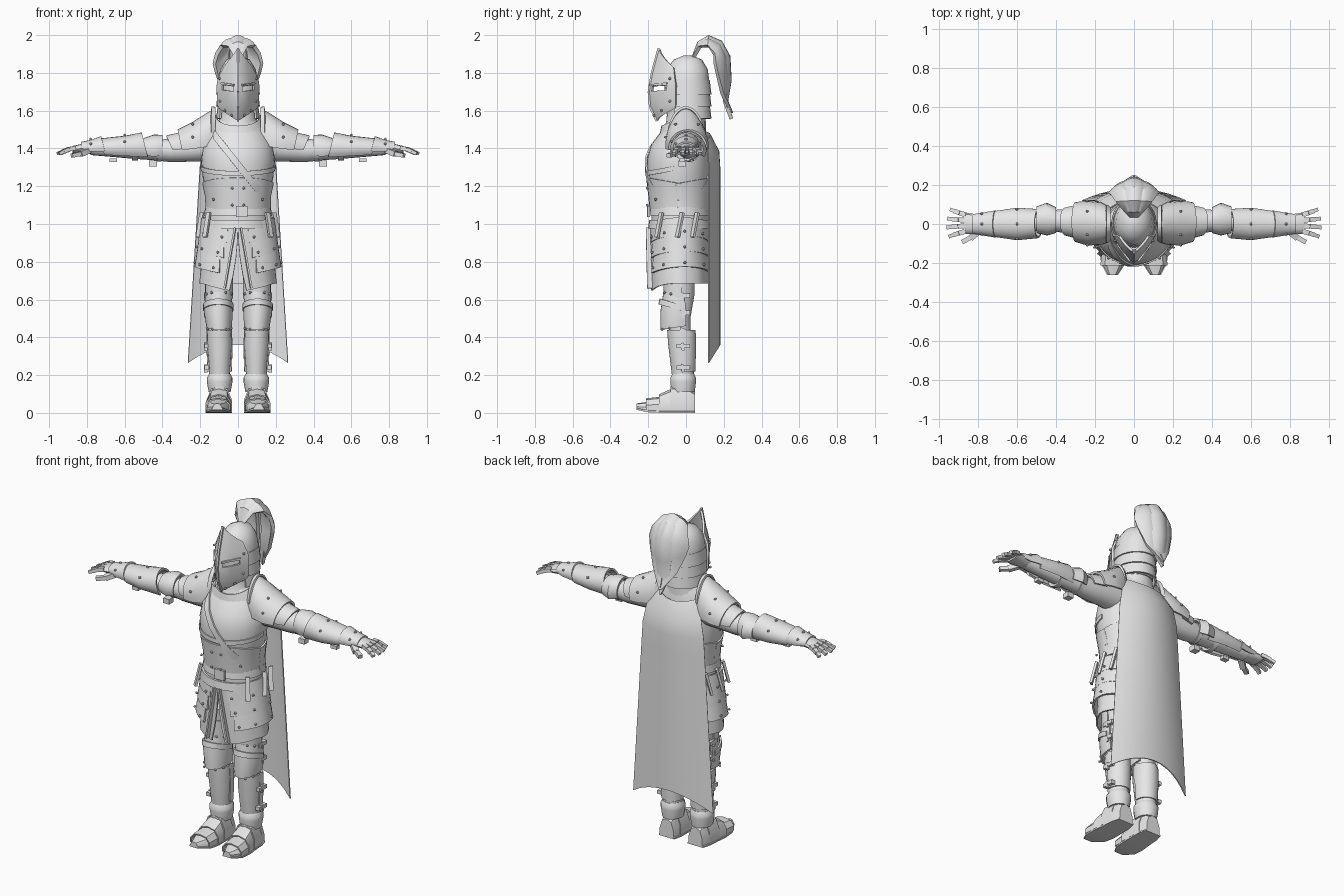
import bpy, bmesh
from math import sin, cos, radians, sqrt, pi
from mathutils import Vector, Matrix

cube = bpy.data.objects.get("Cube")
if cube:
    bpy.data.objects.remove(cube, do_unlink=True)

steel = bpy.data.materials.new("plain_grey")
steel.use_nodes = True
steel.diffuse_color = (.8, .8, .8, 1)
for node in steel.node_tree.nodes:
    if node.type == 'BSDF_PRINCIPLED':
        node.inputs["Base Color"].default_value = steel.diffuse_color


def finish(name, bm, mirror=False, thick=0):
    """Turn a bmesh into a shaded object, optionally thickened and mirrored."""
    bmesh.ops.recalc_face_normals(bm, faces=bm.faces[:])
    if thick:
        bmesh.ops.solidify(bm, geom=bm.faces[:], thickness=thick)
        bmesh.ops.recalc_face_normals(bm, faces=bm.faces[:])
    mesh = bpy.data.meshes.new(name)
    bm.to_mesh(mesh)
    bm.free()
    mesh.shade_smooth()
    mesh.set_sharp_from_angle(angle=radians(35))
    mesh.materials.append(steel)
    obj = bpy.data.objects.new(name, mesh)
    bpy.context.scene.collection.objects.link(obj)
    if mirror:
        obj.modifiers.new("mirror", 'MIRROR')
    return obj


def grid(name, rows, closed=False, cap=False, thick=0, mirror=False, skip=()):
    """Skin a list of point rows; skip leaves out (row, column) faces."""
    bm = bmesh.new()
    vs = [[bm.verts.new(p) for p in row] for row in rows]
    n = len(rows[0])
    for i in range(len(rows) - 1):
        for j in range(n if closed else n - 1):
            k = (j + 1) % n
            if (i, j) not in skip:
                bm.faces.new((vs[i][j], vs[i][k], vs[i + 1][k], vs[i + 1][j]))
    if cap:
        bm.faces.new(vs[0])
        bm.faces.new(vs[-1])
    return finish(name, bm, mirror, thick)


def on_oval(axis, sec, deg, mid=0, grow=0):
    """Point on an oval section (position, centre, centre, radius, radius, lean)."""
    pos, ca, cb, ra, rb = sec[:5]
    a = radians(deg)
    if len(sec) > 5:
        pos += sec[5] * cos(a - radians(mid))
    u, v = ca + (ra + grow) * cos(a), cb + (rb + grow) * sin(a)
    return (u, v, pos) if axis == 'z' else (pos, u, v)


def tube(name, axis, secs, n=20, mirror=False):
    rows = [[on_oval(axis, s, 360 * j / n) for j in range(n)] for s in secs]
    return grid(name, rows, closed=True, cap=True, mirror=mirror)


def plate(name, axis, secs, start, end, thick=.01, mirror=False, n=16):
    mid = (start + end) / 2
    rows = [[on_oval(axis, s, start + (end - start) * j / n, mid) for j in range(n + 1)]
            for s in secs]
    return grid(name, rows, thick=thick, mirror=mirror)


def bar(name, p, q, w, h, mirror=True):
    """Box running from p to q."""
    p, q = Vector(p), Vector(q)
    d = q - p
    bm = bmesh.new()
    bmesh.ops.create_cube(bm, size=1, matrix=Matrix.Translation((p + q) / 2)
                          @ d.to_track_quat('X', 'Z').to_matrix().to_4x4()
                          @ Matrix.Diagonal((d.length, w, h, 1)))
    return finish(name, bm, mirror)


rivets = []

# Head: skull, neck lames, pointed visor with eye slits
tube("helm_skull", 'z', [(1.56, 0, .005, .095, .105), (1.66, 0, .005, .104, .115),
                         (1.75, 0, .005, .106, .12), (1.82, 0, .005, .094, .11),
                         (1.87, 0, .01, .062, .075), (1.893, 0, .01, .015, .02)])
for i in range(3):
    z = 1.76 - .064 * i
    plate("helm_neck_lame", 'z', [(z, 0, .005, .107, .121), (z - .074, 0, .005, .116, .13)],
          -32, 212)

visor = [(1.93, -.145, 1.83, -.066, .078), (1.8, -.18, 1.77, -.06, .108),
         (1.728, -.193, 1.735, -.055, .113), (1.7, -.197, 1.712, -.055, .113),
         (1.62, -.19, 1.63, -.055, .11), (1.545, -.155, 1.61, -.06, .1)]
rows = [[(xs * t, yr + (ys - yr) * t ** 1.5, zr + (zs - zr) * t) for t in (0, .22, .5, .76, 1)]
        for zr, yr, zs, ys, xs in visor]
grid("visor", rows, thick=.012, mirror=True, skip=((2, 1), (2, 2)))
for (zr, yr, *_), (zq, yq, *_) in zip(visor, visor[1:]):
    bar("visor_ridge", (0, yr, zr), (0, yq, zq), .012, .012, False)
bar("brow_edge", (.022, -.19, 1.735), (.088, -.1, 1.745), .01, .01)
rivets += [(.095, -.085, 1.65), (.07, -.13, 1.6), (.035, -.17, 1.575), (.098, -.085, 1.77)]

# Plume: three rippled leaves along one arch
arch = [(.03, 1.885, .015), (.06, 1.965, .04), (.12, 2, .07), (.19, 1.97, .09), (.235, 1.89, .1),
        (.242, 1.76, .09), (.222, 1.64, .06), (.25, 1.56, .006)]
for side in (-1, 0, 1):
    rows = []
    for i, (y, z, w) in enumerate(arch):
        t = i / (len(arch) - 1)
        inward = Vector((0, .1 - y, 1.8 - z)).normalized()
        row = []
        for j in range(7):
            u = j / 3 - 1
            x = w * (.62 * u + .72 * side)
            depth = .055 * (x / .13) ** 2 + .018 * u * u * sin(pi * t) + .015 * abs(side) * sin(pi * t)
            row.append(Vector((x, y, z + .03 * abs(side) * t * t)) + inward * depth)
        rows.append(row)
    grid("plume_leaf", rows, thick=.02)

# Torso: cuirass, belly plate, collar
torso = [(1.06, 0, -.03, .16, .145), (1.15, 0, -.035, .165, .155), (1.24, 0, -.04, .186, .163),
         (1.34, 0, -.04, .195, .168), (1.42, 0, -.035, .185, .15), (1.5, 0, -.01, .145, .115),
         (1.55, 0, 0, .1, .09)]
tube("cuirass", 'z', torso, 28)
for start in (-185, -5):
    plate("belly_plate", 'z', [(1.08, 0, -.033, .172, .16), (1.15, 0, -.035, .176, .165),
                               (1.215, 0, -.04, .19, .171, .03)], start, start + 190)
plate("breast_edge", 'z', [(1.285, 0, -.04, .197, .174, -.03), (1.31, 0, -.04, .199, .174, -.03)],
      -180, 0, .006)
tube("gorget", 'z', [(1.45, 0, -.02, .15, .13), (1.5, 0, -.01, .125, .115),
                     (1.54, 0, 0, .1, .105), (1.59, 0, 0, .1, .1)])
plate("collar_v", 'z', [(1.51, 0, -.015, .15, .13, -.06), (1.57, 0, -.01, .118, .12, -.05)], -190, 10)
for z, x in ((1.1, .03), (1.19, .03), (1.27, .12), (1.13, .13)):
    y = -.036 - .172 * sqrt(1 - (x / .19) ** 2)
    rivets.append((x, y, z))


def torso_at(z):
    for a, b in zip(torso, torso[1:]):
        if z <= b[0]:
            t = max(0, (z - a[0]) / (b[0] - a[0]))
            return [p + (q - p) * t for p, q in zip(a, b)]
    return torso[-1]


# Diagonal strap around the chest
rows = []
for j in range(33):
    a = 2 * pi * j / 32
    x = .02 + .155 * cos(a)
    row = []
    for dz in (-.028, .028):
        z = 1.315 - 1.25 * x + dz
        _, _, cy, rx, ry = torso_at(z)
        reach = ry * sqrt(max(0, 1 - (x / rx) ** 2)) + .012
        row.append((x, cy + (reach if sin(a) > 0 else -reach), z))
    rows.append(row)
grid("chest_strap", rows, thick=.01)

# Waist: belt, buckle, hanging loops, hip lames
for name, z, r in (("belt", 1.045, .174), ("hip_band", .975, .18)):
    tube(name, 'z', [(z, 0, -.033, r + .006, r - .012), (z + .045, 0, -.033, r, r - .018)], 28)
tube("waist_core", 'z', [(.93, 0, -.033, .18, .15), (1.08, 0, -.033, .165, .15)], 24)
bar("buckle", (-.01, -.2, 1.066), (.05, -.198, 1.066), .014, .06, False)
for y, x in ((-.13, .155), (-.02, .19), (.06, .175)):
    bar("belt_loop", (x, y, 1.06), (x + .02, y - .025, .93), .025, .014)
for i in range(3):
    z, r = 1 - .083 * i, .192 + .012 * i
    start = -74 + 5 * i
    low = (z - .105, 0, -.035, r + .014, .158 + .004 * i, .045)
    plate("hip_lame", 'z', [(z, 0, -.035, r, .15, .035), low], start, 86, .011, True)
    for deg in (start + 8, -30, 10, 50):
        x, y, h = on_oval('z', low, deg, (start + 86) / 2, .004)
        rivets.append((x, y, h + .022))

# Cloth skirt with a front slit that widens downwards
rows = []
for i in range(5):
    t = i / 4
    row = []
    for j in range(17):
        a = radians(-90 + 13 * t * t + (180 - 13 * t * t) * j / 16)
        fold = 1 + .015 * t * cos(8 * a)
        row.append(((.172 + .032 * t) * cos(a) * fold, -.035 + .155 * sin(a) * fold,
                    1 - .315 * t - .04 * t * max(0, -sin(a)) ** 3))
    rows.append(row)
grid("cloth_skirt", rows, thick=.008, mirror=True)
bar("tabard_fold", (.015, -.195, .98), (.07, -.188, .66), .035, .01)

# Cape: widening sheet, curved round the back
rows = []
for i in range(13):
    t = i / 12
    row = []
    for j in range(13):
        u = j / 6 - 1
        w = .19 + .076 * t - .045 * max(0, 1 - 8 * t)
        y = .182 - .06 * u * u - .055 * max(0, 1 - 8 * t) ** 2
        row.append((w * u, y, 1.48 + .03 * u * u * (1 - t) - t * (1.12 + .095 * u * u)))
    rows.append(row)
grid("cape", rows, thick=.006)

# Arms: sleeve, layered shoulder, elbow, forearm, cuff
tube("upper_arm", 'x', [(.12, 0, 1.42, .075, .09), (.25, .01, 1.4, .066, .07), (.36, .015, 1.39, .06, .062),
                        (.45, .018, 1.39, .052, .052), (.55, .01, 1.395, .05, .05),
                        (.78, 0, 1.4, .04, .035)], 16, True)
shoulder = [(.125, 0, 1.45, .09, .16), (.17, .002, 1.43, .11, .155), (.24, .005, 1.415, .115, .125),
            (.3, .01, 1.405, .102, .095, .02)]
plate("shoulder_plate", 'x', shoulder, -8, 188, .012, True)
plate("shoulder_lame", 'x', [(.27, .01, 1.405, .092, .09), (.35, .013, 1.4, .072, .068, .03)],
      -5, 185, .01, True)
plate("shoulder_rim", 'x', [(.12, 0, 1.455, .088, .165), (.14, 0, 1.455, .1, .168)], 10, 170, .012, True)
for deg in (20, 60, 120, 160):
    rivets.append(on_oval('x', shoulder[2], deg, 0, .006))
tube("elbow_strap", 'x', [(.405, .018, 1.39, .06, .06), (.43, .018, 1.39, .06, .06)], 14, True)
plate("elbow_plate", 'x', [(.4, .02, 1.4, .066, .072), (.445, .025, 1.395, .084, .078),
                           (.5, .022, 1.395, .068, .06)], -30, 210, .012, True)
bar("elbow_buckle", (.43, -.02, 1.32), (.47, -.02, 1.32), .04, .03)
bracer = [(.49, .002, 1.405, .075, .08, .02), (.6, 0, 1.402, .084, .065), (.72, 0, 1.4, .066, .052, .02)]
plate("forearm_plate", 'x', bracer, -40, 220, .011, True)
tube("forearm_strap", 'x', [(.53, 0, 1.395, .062, .06), (.56, 0, 1.395, .062, .06)], 14, True)
bar("forearm_buckle", (.64, -.02, 1.338), (.68, -.02, 1.338), .03, .02)
cuff = [(.71, 0, 1.405, .07, .06, .015), (.78, 0, 1.4, .058, .045), (.83, 0, 1.405, .05, .03)]
plate("glove_cuff", 'x', cuff, -20, 200, .009, True)
for deg in (30, 90, 150):
    rivets += [on_oval('x', bracer[1], deg, 0, .004), on_oval('x', cuff[1], deg, 0, .004)]

# Hands: palm, jointed fingers, thumb
tube("palm", 'x', [(.75, 0, 1.4, .04, .033), (.82, 0, 1.4, .052, .026), (.875, .005, 1.395, .054, .018)],
     12, True)
for i, reach in enumerate((.84, 1, 1.04, .92)):
    spread = 1.5 - i
    point = Vector((.862, .005 + spread * .028, 1.402))
    for step, drop, w in ((.036, .006, .025), (.03, .012, .023), (.026, .012, .019)):
        tip = point + Vector((step * reach, spread * .006, -drop))
        bar("finger_joint", point, tip, w, w * .9)
        point = tip
bar("thumb_base", (.79, -.035, 1.39), (.835, -.07, 1.37), .032, .028)
bar("thumb_tip", (.83, -.066, 1.372), (.88, -.092, 1.362), .024, .022)

# Legs: thigh, knee plates, greave, ankle
tube("thigh", 'z', [(.8, .1, -.035, .075, .085), (.62, .1, -.03, .064, .074), (.5, .1, -.035, .055, .058),
                    (.4, .1, -.03, .055, .055)], 16, True)
plate("thigh_plate", 'z', [(.73, .1, -.035, .075, .086), (.61, .1, -.035, .073, .083, -.02)],
      -190, 10, .01, True)
knee = [(.62, .102, -.035, .07, .085, .02), (.54, .104, -.035, .077, .1), (.455, .1, -.035, .068, .1, -.015)]
plate("knee_plate", 'z', knee, -200, 20, .012, True)
plate("knee_ridge", 'z', [(.575, .104, -.036, .08, .104, .03), (.545, .104, -.036, .081, .11, .03)],
      -190, 10, .01, True)
tube("greave", 'z', [(.44, .1, -.025, .066, .075), (.36, .098, -.022, .067, .072),
                     (.25, .097, -.018, .058, .063), (.17, .097, -.015, .053, .056)], 16, True)
plate("calf_plate", 'z', [(.45, .1, -.02, .067, .072, -.03), (.35, .098, -.018, .07, .072),
                          (.22, .097, -.015, .064, .064)], -10, 190, .008, True)
tube("ankle_band", 'z', [(.205, .097, -.015, .057, .06), (.185, .097, -.015, .068, .07),
                         (.165, .097, -.015, .068, .07), (.11, .097, -.015, .058, .063)], 14, True)
for z in (.62, .53, .355, .24):
    bar("leg_strap_buckle", (.165, -.05, z), (.165, .02, z), .025, .022)
    bar("leg_strap_tongue", (.17, -.02, z + .016), (.17, -.015, z - .025), .018, .014)
for deg in (-150, -120, -60, -30):
    rivets += [on_oval('z', knee[0], deg, -90, .006), on_oval('z', knee[2], deg, -90, .006)]

# Feet: armoured shoe, toe lames, sole
outline = [(-1, 0), (-1, .45), (-.65, .88), (0, 1), (.65, .88), (1, .45), (1, 0)]


def foot_rows(secs):
    return [[(cx + w * a, y, base + h * b) for a, b in outline] for y, cx, w, h, base in secs]


shoe = [(.048, .096, .045, .11, 0), (0, .097, .058, .14, 0), (-.07, .099, .06, .125, 0),
        (-.13, .102, .064, .08, 0), (-.2, .106, .058, .055, .004), (-.262, .11, .022, .03, .02)]
grid("shoe", foot_rows(shoe), closed=True, cap=True, mirror=True)
for a, b in zip(shoe[1:], shoe[2:5]):
    front = (b[0] - .012, b[1], b[2] + .007, b[3] + .008, b[4] + .01)
    back = (a[0], a[1], a[2] + .002, a[3] - .004, .01)
    grid("toe_lame", foot_rows([back, front]), thick=.007, mirror=True)
sole = [(y, cx, w + .006, .018, base * .8) for y, cx, w, h, base in shoe]
grid("sole", foot_rows(sole), closed=True, cap=True, mirror=True)

# Rivets on all plates
bm = bmesh.new()
for p in rivets:
    bmesh.ops.create_icosphere(bm, subdivisions=1, radius=.008, matrix=Matrix.Translation(p))
finish("rivets", bm, True)
